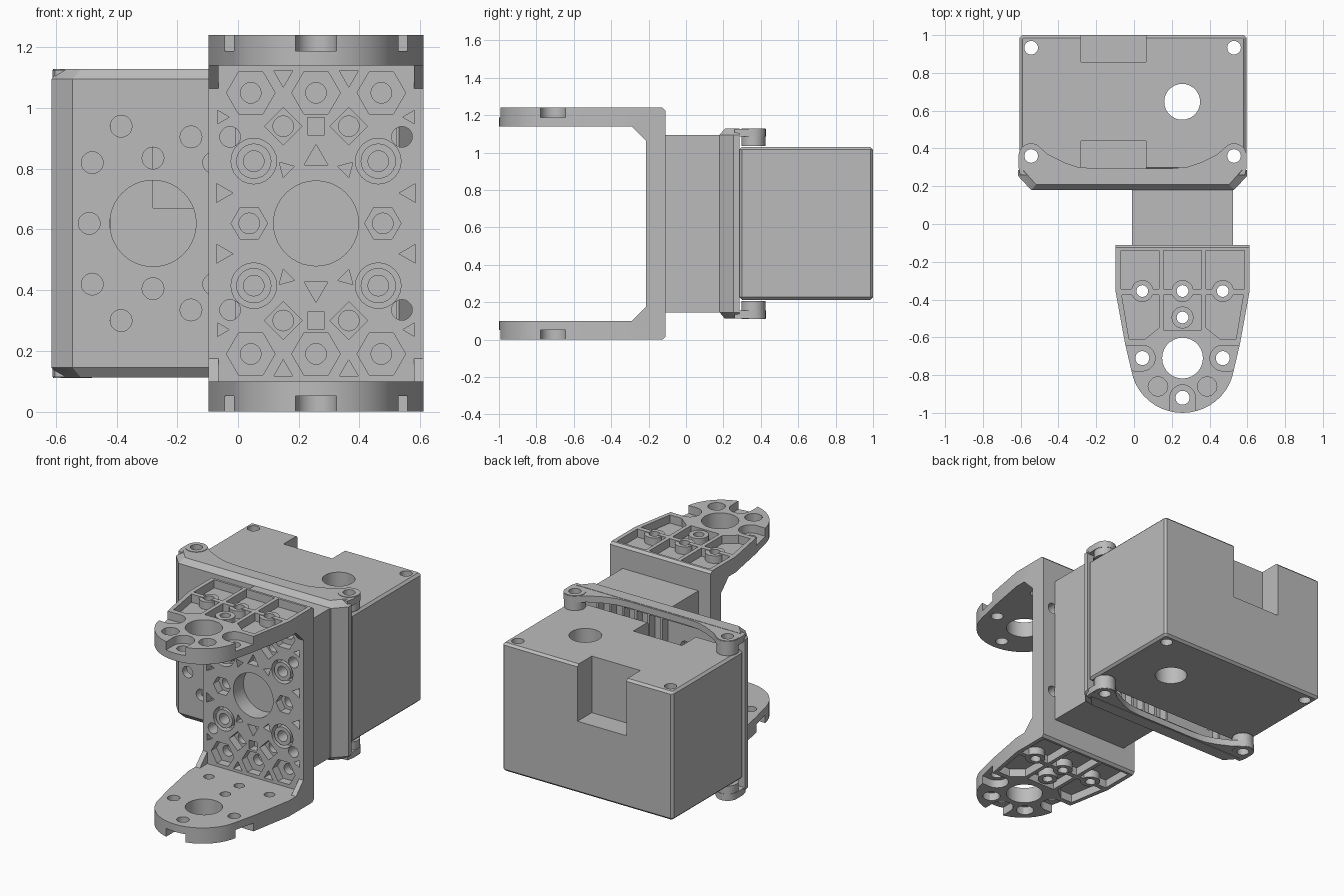
import bpy, bmesh
from math import sin, cos, pi, radians

if "Cube" in bpy.data.objects:
    bpy.data.objects.remove(bpy.data.objects["Cube"], do_unlink=True)

grey = bpy.data.materials.new("plain grey")
grey.use_nodes = True
grey.diffuse_color = (0.5, 0.5, 0.5, 1)
grey.node_tree.nodes["Principled BSDF"].inputs["Base Color"].default_value = (0.5, 0.5, 0.5, 1)

MID = 0.62   # mirror height of the whole assembly
CX = 0.257   # centre line of the U bracket


def place(axis, p, d):
    return {"x": (d, p[0], p[1]), "y": (p[0], d, p[1]), "z": (p[0], p[1], d)}[axis]


def loft(name, rings, axis="z"):
    """Solid through (depth, outline) sections along an axis."""
    bm = bmesh.new()
    loops = [[bm.verts.new(place(axis, p, d)) for p in pts] for d, pts in rings]
    for a, b in zip(loops, loops[1:]):
        for i in range(len(a)):
            j = (i + 1) % len(a)
            bm.faces.new((a[i], a[j], b[j], b[i]))
    bm.faces.new(loops[0])
    bm.faces.new(loops[-1])
    bmesh.ops.recalc_face_normals(bm, faces=bm.faces)
    me = bpy.data.meshes.new(name)
    bm.to_mesh(me)
    bm.free()
    me.materials.append(grey)
    ob = bpy.data.objects.new(name, me)
    bpy.context.scene.collection.objects.link(ob)
    return ob


def prism(pts, lo, hi, axis="z", name="cutter"):
    return loft(name, [(lo, pts), (hi, pts)], axis)


def ngon(x, y, r, n=28, turn=0, sweep=2 * pi):
    return [(x + r * cos(turn + sweep * i / n), y + r * sin(turn + sweep * i / n)) for i in range(n)]


def rect(x0, x1, y0, y1):
    return [(x0, y0), (x1, y0), (x1, y1), (x0, y1)]


def chamfered(x0, x1, y0, y1, c):
    return [(x0 + c, y0), (x1 - c, y0), (x1, y0 + c), (x1, y1 - c),
            (x1 - c, y1), (x0 + c, y1), (x0, y1 - c), (x0, y0 + c)]


def combine(target, tools, op="DIFFERENCE"):
    """Apply a boolean with several tool solids, then drop the tools."""
    bpy.ops.object.select_all(action="DESELECT")
    for t in tools:
        t.select_set(True)
    bpy.context.view_layer.objects.active = tools[0]
    if len(tools) > 1:
        bpy.ops.object.join()
    mod = target.modifiers.new("bool", "BOOLEAN")
    mod.operation, mod.solver, mod.object = op, "EXACT", tools[0]
    mod.use_self = op == "UNION"
    bpy.context.view_layer.objects.active = target
    bpy.ops.object.modifier_apply(modifier=mod.name)
    bpy.data.objects.remove(tools[0], do_unlink=True)


def both_z(pts, lo, hi):
    """Same prism at the top and mirrored at the bottom."""
    return [prism(pts, lo, hi), prism(pts, 2 * MID - hi, 2 * MID - lo)]


def flip(pts):
    return [(2 * CX - x, y) for x, y in pts]


# U bracket: back wall and two tapered arms
bracket = prism(chamfered(-0.215, -0.11, 0, 2 * MID, 0.015), CX - 0.354, CX + 0.354, "x", "u_bracket")
half = [(CX + 0.354, -0.15), (CX + 0.354, -0.36), (CX + 0.305, -0.63)]
tip = [(CX + 0.275 * cos(a), -0.73 - 0.27 * sin(a)) for a in [radians(d) for d in range(10, 171, 8)]]
arm = half + tip + flip(half[::-1])
combine(bracket, both_z(arm, 1.14, 1.24), "UNION")

# Corner gussets between wall and arms
gussets = []
for x in (CX - 0.354, CX + 0.322):
    for s in (1, -1):
        g = [(-0.2, MID + s * 0.445), (-0.215, MID + s * 0.445), (-0.29, MID + s * 0.52),
             (-0.29, MID + s * 0.53), (-0.2, MID + s * 0.53)]
        gussets.append(prism(g, x, x + 0.032, "x"))
combine(bracket, gussets, "UNION")

# Pockets on the outer side of the arms
side = [[(CX + x, y) for x, y in p] for p in (
    rect(0.125, 0.327, -0.345, -0.14),
    [(0.125, -0.375), (0.322, -0.375), (0.283, -0.61), (0.2, -0.61), (0.125, -0.55)])]
side.append(ngon(CX + 0.13, -0.86, 0.052, 12))
side.append([(CX + 0.34, -0.775), (CX + 0.34, -0.645)]
            + ngon(CX + 0.213, -0.71, 0.068, 14, pi / 2, pi) + [(CX + 0.213, -0.778)])
shapes = side + [flip(p) for p in side]
shapes.append(rect(CX - 0.1, CX + 0.1, -0.345, -0.14))
shapes.append(rect(CX - 0.1, CX + 0.1, -0.56, -0.375))
shapes.append([(CX - 0.068, -1.03)] + ngon(CX, -0.92, 0.068, 14, pi, -pi) + [(CX + 0.068, -0.92), (CX + 0.068, -1.03)])
combine(bracket, [o for p in shapes for o in both_z(p, 1.188, 1.3)])

# Arm bosses and through holes
small = [(CX - 0.213, -0.355), (CX, -0.355), (CX + 0.213, -0.355), (CX, -0.495)]
combine(bracket, [o for x, y in small for o in both_z(ngon(x, y, 0.058), 1.17, 1.236)], "UNION")
holes = [(x, y, 0.031) for x, y in small] + [(CX, -0.71, 0.108), (CX, -0.92, 0.037),
                                             (CX - 0.213, -0.71, 0.037), (CX + 0.213, -0.71, 0.037)]
combine(bracket, [o for x, y, r in holes for o in both_z(ngon(x, y, r), 1.1, 1.3)])

# Lattice of pockets in the front of the wall: (dx, dz, radius, sides, turn)
lattice = [(0.215, 0.43, 0.08, 6, 0), (0, 0.43, 0.08, 6, 0), (0.205, 0.205, 0.075, 24, 0),
           (0.22, 0, 0.06, 6, 0), (0.108, 0.32, 0.062, 4, 0), (0, 0.32, 0.04, 4, pi / 4),
           (0.108, 0.485, 0.036, 3, -pi / 2), (0.312, 0.35, 0.026, 3, pi),
           (0.31, 0.1, 0.036, 3, pi), (0.1, 0.18, 0.03, 3, pi / 4), (0, 0.215, 0.045, 3, pi / 2)]


def quarters(dx, dz):
    return {(sx * dx + 0.0, sz * dz + 0.0) for sx in (1, -1) for sz in (1, -1)}


def wall_cut(dx, dz, r, n, turn, lo, hi):
    cut = []
    for x, z in sorted(quarters(dx, dz)):
        sx, sz = (-1 if x < 0 else 1), (-1 if z < 0 else 1)
        pts = [(CX + sx * (dx + r * cos(turn + 2 * pi * i / n)),
                MID + sz * (dz + r * sin(turn + 2 * pi * i / n))) for i in range(n)]
        cut.append(prism(pts, lo, hi, "y"))
    return cut


combine(bracket, [o for s in lattice for o in wall_cut(*s, -0.3, -0.163)])
combine(bracket, wall_cut(0.205, 0.205, 0.058, 24, 0, -0.213, -0.15), "UNION")
drill = [s[:2] for s in lattice[:5]] + [(0.283, 0.285)]
cuts = [o for dx, dz in drill for o in wall_cut(dx, dz, 0.034, 20, 0, -0.3, -0.05)]
combine(bracket, cuts + wall_cut(0, 0, 0.14, 40, 0, -0.3, -0.05))

# Neck block joining bracket and plate
neck = prism(rect(-0.01, 0.523, -0.112, 0.2), 0.145, 1.095, "z", "neck_block")

# Mounting plate with chamfered front
PX = -0.0075
full = [(PX + x, y) for x, y in ((-0.607, 0.285), (-0.607, 0.255), (-0.537, 0.18),
                                 (0.537, 0.18), (0.607, 0.255), (0.607, 0.285))]
inset = [(PX + (x - PX) * 0.95, y if y > 0.28 else y + 0.028) for x, y in full]
plate = loft("mounting_plate", [(0.112, inset), (0.145, full), (1.095, full), (1.128, inset)])
combine(plate, [prism(rect(-0.57, 0.555, 0.225, 0.35), 0.165, 1.075)])

# Scalloped flanges with ears
right = [(0.595, 0.26), (0.604, 0.3)] + [(0.537 + 0.067 * cos(a), 0.36 + 0.067 * sin(a))
                                         for a in [radians(d) for d in range(0, 121, 15)]]
right += [(0.45, 0.37), (0.36, 0.325), (0.29, 0.302), (0.2, 0.294)]
outline = [(PX + x, y) for x, y in right] + [(PX - x, y) for x, y in right[::-1]]
combine(plate, both_z(outline, 1.085, 1.126), "UNION")
ears = [(PX - 0.537, 0.36), (PX + 0.537, 0.36)]
combine(plate, [o for x, y in ears for o in both_z(ngon(x, y, 0.064), 1.034, 1.129)], "UNION")
combine(plate, [o for x, y in ears for o in both_z(ngon(x, y, 0.036), 1.0, 1.2)])

# Plate holes: a large opening with small ones around it
spots = [(-0.385, 0.32), (-0.48, 0.2), (-0.28, 0.215), (-0.155, 0.285), (-0.08, 0.2)]
cuts = [prism(ngon(x, MID + s * z, 0.036, 20), 0.1, 0.26, "y") for x, z in spots for s in (1, -1)]
cuts += [prism(ngon(-0.49, MID, 0.036, 20), 0.1, 0.26, "y"), prism(ngon(-0.28, MID, 0.142, 40), 0.1, 0.26, "y")]
combine(plate, cuts)

# Stiffening ribs behind the plate
ribs = [prism(rect(x, x + 0.015, 0.215, 0.28), 0.15, 1.09, "z", "plate_rib")
        for x in (-0.435, -0.03, 0.06, 0.15, 0.24, 0.33, 0.42)]

# Motor box with notches and holes
outer = chamfered(-0.605, 0.595, 0.285, 1.0, 0.014)
lid = chamfered(-0.591, 0.581, 0.299, 0.986, 0.006)
box = loft("motor_box", [(0.213, lid), (0.227, outer), (1.016, outer), (1.03, lid)])
combine(box, [prism(rect(-0.28, 0.063, lo, hi), 0.67, 1.2) for lo, hi in ((0.2, 0.44), (0.857, 1.1))])
bores = [(x, y, 0.036) for x in (PX - 0.537, PX + 0.537) for y in (0.36, 0.933)] + [(0.255, 0.647, 0.095)]
combine(box, [prism(ngon(x, y, r), 0.1, 1.2) for x, y, r in bores])

# Smooth round walls, keep edges crisp
bpy.ops.object.select_all(action="DESELECT")
for ob in [bracket, neck, plate, box] + ribs:
    ob.select_set(True)
bpy.context.view_layer.objects.active = bracket
bpy.ops.object.shade_smooth_by_angle(angle=radians(30))
